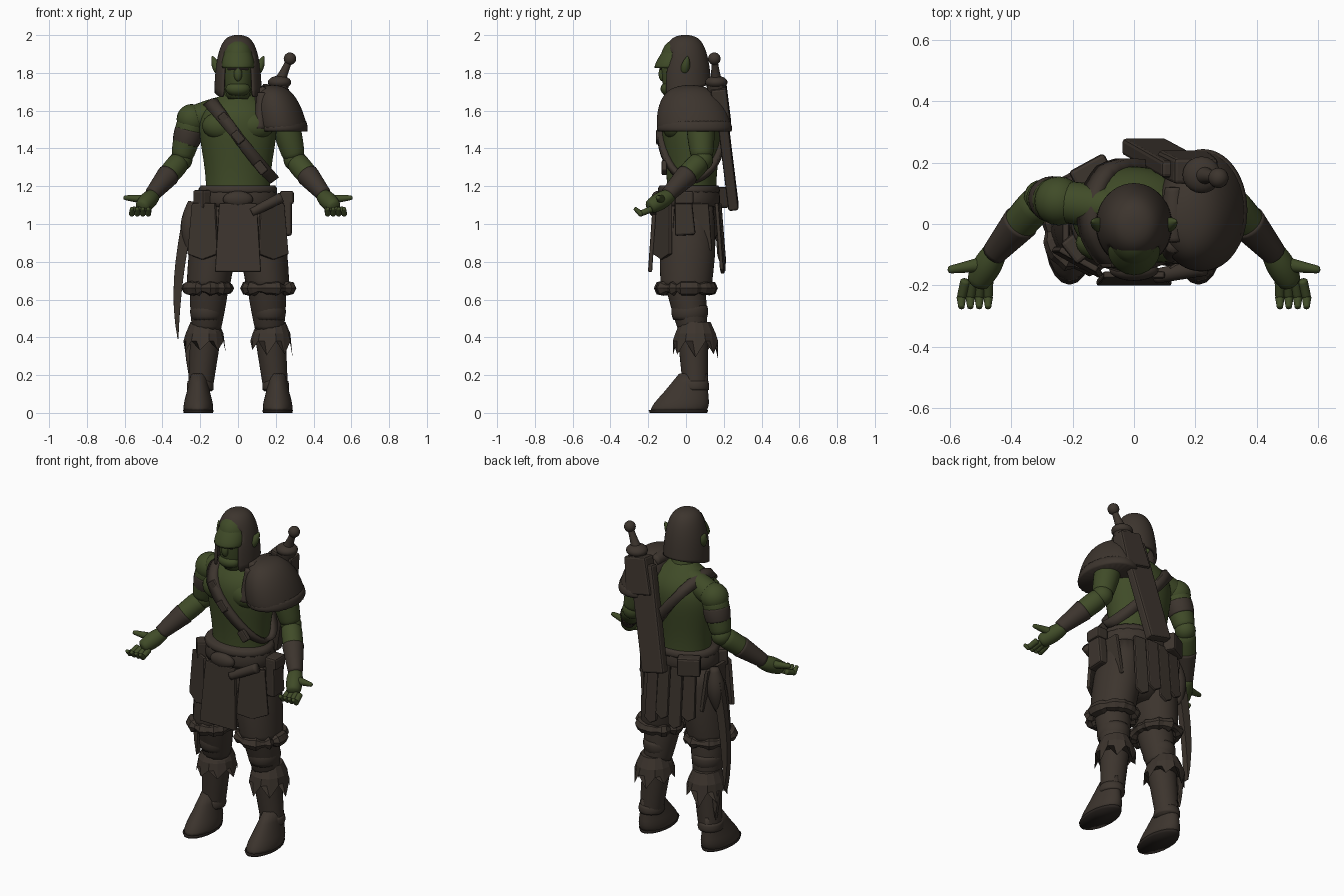
import bpy, bmesh, math, random
from mathutils import Vector

random.seed(4)
cube = bpy.data.objects.get("Cube")
if cube:
    bpy.data.objects.remove(cube, do_unlink=True)


def material(name, rgb):
    m = bpy.data.materials.new(name)
    m.use_nodes = True
    m.diffuse_color = (*rgb, 1)
    m.node_tree.nodes["Principled BSDF"].inputs["Base Color"].default_value = (*rgb, 1)
    return m


SKIN = material("green_skin", (.051, .071, .021))
LEATHER = material("brown_leather", (.046, .035, .027))
DARK = material("dark_sole", (.022, .017, .014))


def finish(name, bm, mat, sub=0, smooth=True):
    bmesh.ops.recalc_face_normals(bm, faces=bm.faces)
    mesh = bpy.data.meshes.new(name)
    bm.to_mesh(mesh)
    bm.free()
    mesh.materials.append(mat)
    for poly in mesh.polygons:
        poly.use_smooth = smooth
    ob = bpy.data.objects.new(name, mesh)
    bpy.context.scene.collection.objects.link(ob)
    if sub:
        mod = ob.modifiers.new("smooth", "SUBSURF")
        mod.levels = mod.render_levels = sub
    return ob


def circle(n):
    return [Vector((math.cos(i * math.tau / n), math.sin(i * math.tau / n), 0)) for i in range(n)]


def bridge(name, rings, mat, sub=1, closed=False, smooth=True, crisp=True):
    """Join equal rings of points; open runs are capped."""
    bm = bmesh.new()
    verts = [[bm.verts.new(p) for p in ring] for ring in rings]
    n = len(verts[0])
    following = verts[1:] + verts[:1] if closed else verts[1:]
    for a, b in zip(verts, following):
        for i in range(n):
            j = (i + 1) % n
            bm.faces.new((a[i], a[j], b[j], b[i]))
    if not closed:
        crease = bm.edges.layers.float.new("crease_edge")
        for ring in (verts[0], verts[-1]):
            for edge in bm.faces.new(ring).edges:
                edge[crease] = .8 if crisp else 0
    return finish(name, bm, mat, sub, smooth)


def loft(name, at, rows, mat, deep=1, lean=(0, 0), n=20, sub=1, zigzag=0):
    """Stack level ellipses given as height and half width; deep scales them in y."""
    base = rows[-1][0]
    rings = []
    for z, r in rows:
        x, y = (c + slope * (z - base) for c, slope in zip(at, lean))
        rings.append([Vector((x + r * d.x, y + r * deep * d.y, z)) for d in circle(n)])
    for p in rings[-1][::2]:
        p.z -= zigzag * random.uniform(.6, 1.3)
    return bridge(name, rings, mat, sub, smooth=not zigzag)


def dome(name, at, top, bottom, r, mat, deep, lean=(0, 0), sub=1, power=.7):
    angles = [.04] + [k * math.pi / 16 for k in range(1, 9)]
    rows = [(bottom + (top - bottom) * math.cos(a), r * math.sin(a) ** power) for a in angles]
    return loft(name, at, rows, mat, deep, lean, n=28, sub=sub)


def limb(name, start, end, r_start, r_end, mat, bulge=0, steps=6):
    """Round tapered limb between two points, swelling in the middle."""
    a, b = Vector(start), Vector(end)
    turn = (b - a).to_track_quat("Z", "Y")
    rings = []
    for k in range(steps + 1):
        t = k / steps
        r = r_start + (r_end - r_start) * t + bulge * math.sin(math.pi * t)
        rings.append([a.lerp(b, t) + turn @ (d * r) for d in circle(12)])
    return bridge(name, rings, mat, crisp=mat is LEATHER)


def blob(name, at, size, mat):
    bm = bmesh.new()
    bmesh.ops.create_uvsphere(bm, u_segments=20, v_segments=12, radius=1)
    bmesh.ops.scale(bm, vec=size, verts=bm.verts)
    bmesh.ops.translate(bm, vec=at, verts=bm.verts)
    return finish(name, bm, mat)


def ball(name, at, r, mat):
    return blob(name, at, (r, r, r), mat)


def plate(name, outline, at, mat, thick, tilt=0, roll=0, turn=0):
    """Extrude an x-z outline into a soft-edged slab."""
    bm = bmesh.new()
    face = bm.faces.new([bm.verts.new((x, -thick / 2, z)) for x, z in outline])
    moved = bmesh.ops.extrude_face_region(bm, geom=[face])["geom"]
    bmesh.ops.translate(bm, vec=(0, thick, 0), verts=[g for g in moved if isinstance(g, bmesh.types.BMVert)])
    ob = finish(name, bm, mat, smooth=False)
    ob.location, ob.rotation_euler = at, (tilt, roll, turn)
    bevel = ob.modifiers.new("soft_edges", "BEVEL")
    bevel.width, bevel.segments = min(.012, thick * .3), 2
    return ob


def rect(w, h, top=1):
    return [(-w / 2, -h / 2), (w / 2, -h / 2), (w * top / 2, h / 2), (-w * top / 2, h / 2)]


def flap(w, h, flare=1, point=0):
    """Cloth outline hanging from its top edge, with an optional pointed hem."""
    return [(-w / 2, 0), (w / 2, 0), (w * flare / 2, -h), (0, -h - point), (-w * flare / 2, -h)]


# Torso, neck and chest
TORSO = [(1.1, .17), (1.25, .17), (1.4, .195), (1.5, .21), (1.58, .2), (1.64, .15), (1.7, .07)]
TORSO_Y, TORSO_DEEP = .03, .77
loft("torso", (0, TORSO_Y), TORSO, SKIN, TORSO_DEEP, n=24, sub=2)
limb("neck", (0, .03, 1.6), (0, -.01, 1.8), .09, .065, SKIN)
for s in (-1, 1):
    blob("chest_muscle", (s * .085, -.06, 1.52), (.105, .066, .075), SKIN)


# Chest strap, laid where a sloping plane meets the torso
def torso_radius(z):
    for (low, r_low), (high, r_high) in zip(TORSO, TORSO[1:]):
        if z <= high:
            return r_low + (r_high - r_low) * (z - low) / (high - low)
    return TORSO[-1][1]


strap = []
across = Vector((.8, 0, .6)) * .028
for d in circle(40):
    low, high = TORSO[0][0], TORSO[-1][0]
    for _ in range(25):
        z = (low + high) / 2
        if z + 1.35 * torso_radius(z) * d.x > 1.46:
            high = z
        else:
            low = z
    r = torso_radius(low)
    p = Vector((r * d.x, TORSO_Y + r * TORSO_DEEP * d.y, low))
    inner, outer = p - d * .02, p + d * .025
    strap.append([inner - across, inner + across, outer + across, outer - across])
bridge("chest_strap", strap, LEATHER, sub=0, closed=True)
for x in (-.07, 0, .12):
    plate("strap_buckle", rect(.07, .05), (x, -.145 + abs(x) * .25, 1.46 - 1.35 * x), LEATHER, .03, roll=.9)

# Head and face, with a heavy overhanging brow
loft("head", (0, -.03), [(1.66, .055), (1.71, .075), (1.8, .084), (1.88, .09), (1.95, .075), (1.98, .03)], SKIN, 1.22)
loft("brow", (0, -.085), [(1.945, .05), (1.91, .075), (1.85, .09), (1.825, .086)], SKIN, .98, (0, .33))
blob("nose", (0, -.125, 1.795), (.022, .02, .04), SKIN)
blob("jaw", (0, -.085, 1.715), (.066, .05, .04), SKIN)
plate("eye_slit", rect(.11, .014), (0, -.135, 1.822), DARK, .008)

# Open-faced helmet with slanted cheek guards
helmet = dome("helmet", (0, -.004), 2, 1.7, .126, LEATHER, 1.1, sub=0, power=.6)
bm = bmesh.new()
bm.from_mesh(helmet.data)
opening = []
for f in bm.faces:
    c = f.calc_center_median()
    if c.z < 1.92 and (len(f.verts) > 4 or (c.y < -.05 and abs(c.x) < .08)):
        opening.append(f)
bmesh.ops.delete(bm, geom=opening, context="FACES")
for v in bm.verts:
    if v.co.z < 1.72:
        v.co.z += v.co.y * .3
bm.to_mesh(helmet.data)
bm.free()
helmet.modifiers.new("shell", "SOLIDIFY").thickness = .018
helmet.modifiers.new("smooth", "SUBSURF").levels = 1

# Mirrored limbs
for s in (-1, 1):
    limb("ear", (s * .1, -.01, 1.8), (s * .137, .01, 1.89), .02, .003, SKIN, bulge=.012)
    shoulder, elbow = Vector((s * .245, .075, 1.555)), Vector((s * .3, .085, 1.34))
    wrist, knuckles = Vector((s * .46, -.1, 1.15)), Vector((s * .515, -.2, 1.085))
    limb("shoulder_slope", (s * .02, .045, 1.63), shoulder, .065, .07, SKIN, bulge=.006)
    ball("shoulder", shoulder, .08, SKIN)
    limb("upper_arm", shoulder, elbow, .078, .058, SKIN, bulge=.006)
    ball("elbow", elbow, .059, SKIN)
    limb("forearm", elbow, wrist, .061, .035, SKIN, bulge=.01)
    limb("bracer", elbow.lerp(wrist, .42), elbow.lerp(wrist, .98), .064, .042, LEATHER)
    limb("palm", wrist - Vector((s * .02, -.03, -.01)), knuckles, .034, .036, SKIN, bulge=.014)
    limb("thumb", (s * .485, -.13, 1.13), (s * .608, -.15, 1.14), .027, .012, SKIN)
    for k in range(4):
        base = Vector((s * (.475 + .024 * k), -.18, 1.08))
        bend = base + Vector((s * .005 * k, -.06, -.025))
        limb("finger", base, bend, .018, .016, SKIN)
        ball("finger_joint", bend, .0155, SKIN)
        limb("fingertip", bend, bend + Vector((0, -.034, .03)), .016, .01, SKIN)

    # Shorts with a shaggy hem
    loft("shorts_leg", (s * .16, 0), [(1.1, .11), (.9, .13), (.75, .122), (.65, .115)], LEATHER, 1.18, (s * -.12, .04))
    fur = []
    for d in circle(34):
        center = Vector((s * .16 + .11 * d.x, .13 * d.y, .66))
        size = random.uniform(.02, .042)
        fur.append([center + size * (d * e.x + Vector((0, 0, e.y))) for e in circle(7)])
    bridge("fur_hem", fur, LEATHER, sub=0, closed=True, smooth=False)

    # Legs and boots
    hip, knee, ankle = (s * .15, -.01, .72), (s * .167, .035, .45), (s * .2, .05, .12)
    limb("thigh", hip, knee, .112, .082, LEATHER, bulge=.004)
    loft("knee_wrap", (s * .165, .02), [(.57, .085), (.53, .094), (.49, .08)], LEATHER, 1.1)
    limb("boot_shaft", knee, ankle, .088, .068, LEATHER)
    loft("boot_cuff", (s * .177, .05), [(.48, .075), (.42, .1), (.38, .112)], LEATHER, 1.1, n=14, sub=0, zigzag=.075)
    loft("boot_strap", (s * .2, .045), [(.17, .067), (.14, .074), (.12, .07)], LEATHER, 1.1)
    loft("boot_foot", (s * .21, -.04), [(.21, .04), (.1, .064), (.05, .08), (.01, .08)], LEATHER, 1.9, (0, .4))
    loft("sole", (s * .21, -.04), [(.015, .081), (0, .078)], DARK, 1.95, sub=0)

    # Flaps over the shorts
    plate("hip_flap", flap(.14, .27, 1.3, .03), (s * .18, -.115, 1.11), LEATHER, .022, tilt=-.04, turn=s * .5)
    plate("side_flap", flap(.18, .25, 1.2, .02), (s * .222, .03, 1.11), LEATHER, .022, tilt=s * .1, turn=math.pi / 2)

# Waist, belt and hanging cloths
loft("hips", (0, .015), [(1.14, .2), (1, .22), (.88, .2), (.8, .1)], LEATHER, .73)
loft("belt", (0, .015), [(1.2, .2), (1.14, .22), (1.09, .21)], LEATHER, .78)
loft("belt_lip", (0, .015), [(1.205, .2), (1.185, .213), (1.165, .21)], LEATHER, .79)
plate("front_cloth", flap(.2, .365, 1.22), (0, -.165, 1.11), LEATHER, .022, tilt=-.07)
blob("belt_buckle", (0, -.15, 1.13), (.08, .035, .045), LEATHER)
for x, length in ((-.14, .28), (-.06, .34), (.02, .3), (.1, .35)):
    plate("rear_strip", flap(.075, length, 1.1, .025), (x, .18 - abs(x) * .15, 1.11), LEATHER, .02, tilt=.08, turn=-x)

# Belt gear
plate("left_pouch", rect(.11, .22, .8), (.255, -.01, 1.05), LEATHER, .06, roll=-.06, turn=math.pi / 2)
plate("left_pouch_lid", rect(.1, .07), (.258, -.01, 1.14), LEATHER, .075, turn=math.pi / 2)
limb("belt_roll", (.07, -.17, 1.06), (.23, -.14, 1.14), .025, .03, LEATHER)
plate("right_pouch", rect(.09, .1), (-.19, -.08, 1.13), LEATHER, .06, turn=-.9)
plate("rear_pouch", rect(.13, .11), (-.14, .17, 1.14), LEATHER, .07, turn=.5)
limb("hip_charm", (-.24, .07, 1.12), (-.265, .07, .86), .025, .015, LEATHER, bulge=.035)

# Curved blade on the right hip, narrowing to a point
spine, edge = [], []
for k in range(9):
    t = k / 8
    x, half = -.06 * math.sin(t * 2), .026 * (1 - t ** 3)
    spine.append((x - half, -.66 * t))
    edge.append((x + half + .004, -.66 * t))
plate("curved_blade", spine + edge[::-1], (-.265, .07, 1.05), LEATHER, .04)
plate("boot_tail", flap(.05, .1, .6, .09), (-.26, .08, .38), LEATHER, .03)
limb("arm_band", (-.258, .078, 1.5), (-.277, .083, 1.425), .079, .073, LEATHER, bulge=.003)

# Shoulder armour
dome("shoulder_dome", (.225, .045), 1.735, 1.5, .145, LEATHER, 1.38, lean=(-.18, -.1))
loft("shoulder_rim", (.225, .045), [(1.545, .137), (1.51, .148), (1.49, .143)], LEATHER, 1.38, n=28)
limb("shoulder_collar", (.115, -.1, 1.5), (.13, -.06, 1.69), .03, .035, LEATHER)
limb("shoulder_ridge", (.13, -.06, 1.69), (.13, .12, 1.69), .035, .03, LEATHER, bulge=.01)

# Back scabbard and sword hilt
plate("scabbard", rect(.15, .62, 1.05), (.1, .215, 1.385), LEATHER, .055, tilt=.12, roll=.22)
plate("scabbard_cover", rect(.17, .22, .85), (.18, .185, 1.62), LEATHER, .085, tilt=.12, roll=.2)
guard, pommel = Vector((.22, .16, 1.75)), Vector((.275, .15, 1.875))
limb("scabbard_mouth", (.2, .165, 1.66), guard, .05, .055, LEATHER)
blob("guard", guard, (.062, .06, .035), LEATHER)
limb("grip", guard, pommel, .035, .018, LEATHER, bulge=-.004)
ball("pommel", pommel, .033, LEATHER)
